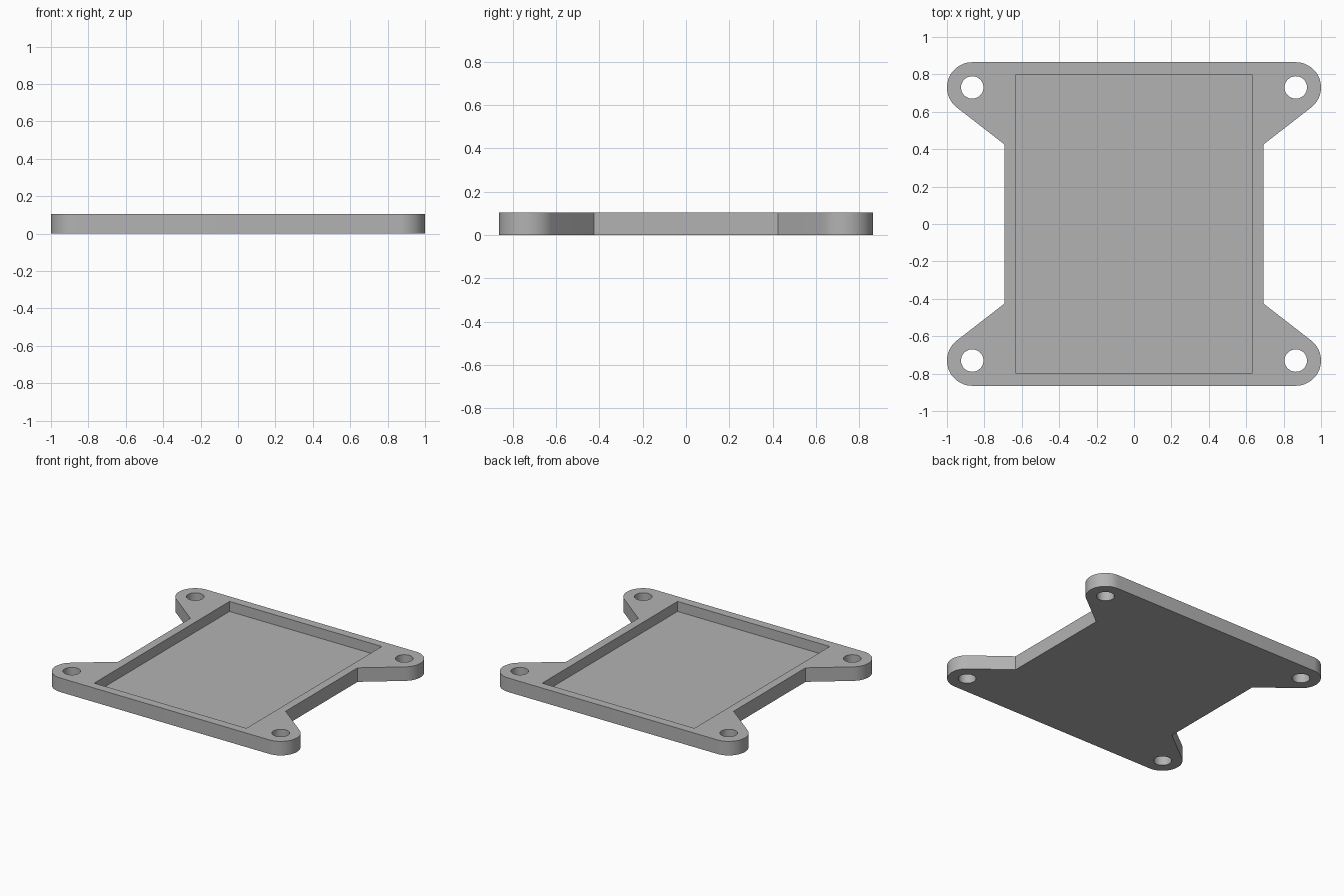
import bpy, bmesh, math
from mathutils import Vector

if "Cube" in bpy.data.objects:
    bpy.data.objects.remove(bpy.data.objects["Cube"])

HEIGHT, FLOOR = 0.105, 0.03
LUG = Vector((0.865, 0.73))          # corner lug centre
LUG_R, HOLE_R = 0.135, 0.06
WAIST = Vector((0.692, 0.425))       # where the lug flank meets the side
POCKET = (0.63, 0.80)
ARC_STEPS, HOLE_STEPS = 24, 40


def arc(centre, radius, start, end, steps):
    return [centre + radius * Vector((math.cos(a), math.sin(a)))
            for a in (start + (end - start) * i / steps for i in range(steps + 1))]


# Quarter outline: waist corner, tangent flank, rounded lug
to_waist = WAIST - LUG
tangent = math.atan2(to_waist.y, to_waist.x) + math.acos(LUG_R / to_waist.length)
quarter = [WAIST] + arc(LUG, LUG_R, tangent, math.pi / 2, ARC_STEPS)


def flip(points, sx, sy):
    return [Vector((p.x * sx, p.y * sy)) for p in points]


outline = (quarter + flip(quarter, -1, 1)[::-1]
           + flip(quarter, -1, -1) + flip(quarter, 1, -1)[::-1])
holes = [arc(Vector((LUG.x * sx, LUG.y * sy)), HOLE_R, 0, 2 * math.pi, HOLE_STEPS)[:-1]
         for sx in (1, -1) for sy in (1, -1)]
pocket = [Vector((POCKET[0] * sx, POCKET[1] * sy))
          for sx, sy in ((1, 1), (-1, 1), (-1, -1), (1, -1))]

bm = bmesh.new()


def ring(points, z):
    verts = [bm.verts.new((p.x, p.y, z)) for p in points]
    edges = [bm.edges.new((v, verts[i - 1])) for i, v in enumerate(verts)]
    return verts, edges


def wall(points, low, high):
    """Vertical wall around a closed loop; returns its two edge rings."""
    lo, lo_edges = ring(points, low)
    hi, hi_edges = ring(points, high)
    for i in range(len(lo)):
        bm.faces.new((lo[i - 1], lo[i], hi[i], hi[i - 1]))
    return lo, lo_edges, hi_edges


def cap(edges):
    bmesh.ops.triangle_fill(bm, edges=edges, use_beauty=True, use_dissolve=False)


# Outer wall and through holes
bottom_edges, top_edges = [], []
for loop in [outline] + holes:
    _, low_edges, high_edges = wall(loop, 0, HEIGHT)
    bottom_edges += low_edges
    top_edges += high_edges

# Recessed pocket with a flat floor
floor_verts, _, pocket_edges = wall(pocket, FLOOR, HEIGHT)
bm.faces.new(floor_verts)

# Underside and top rim
cap(bottom_edges)
cap(top_edges + pocket_edges)
bmesh.ops.recalc_face_normals(bm, faces=bm.faces)

mesh = bpy.data.meshes.new("mounting_tray")
bm.to_mesh(mesh)
bm.free()
tray = bpy.data.objects.new("mounting_tray", mesh)
bpy.context.collection.objects.link(tray)

# Plain grey material
grey = bpy.data.materials.new("plain_grey")
grey.use_nodes = True
colour = (0.45, 0.45, 0.45, 1)
grey.diffuse_color = colour
grey.node_tree.nodes["Principled BSDF"].inputs["Base Color"].default_value = colour
mesh.materials.append(grey)

# Smooth round walls, keep rims sharp
bpy.ops.object.select_all(action='DESELECT')
tray.select_set(True)
bpy.context.view_layer.objects.active = tray
bpy.ops.object.shade_smooth_by_angle(angle=math.radians(30))
